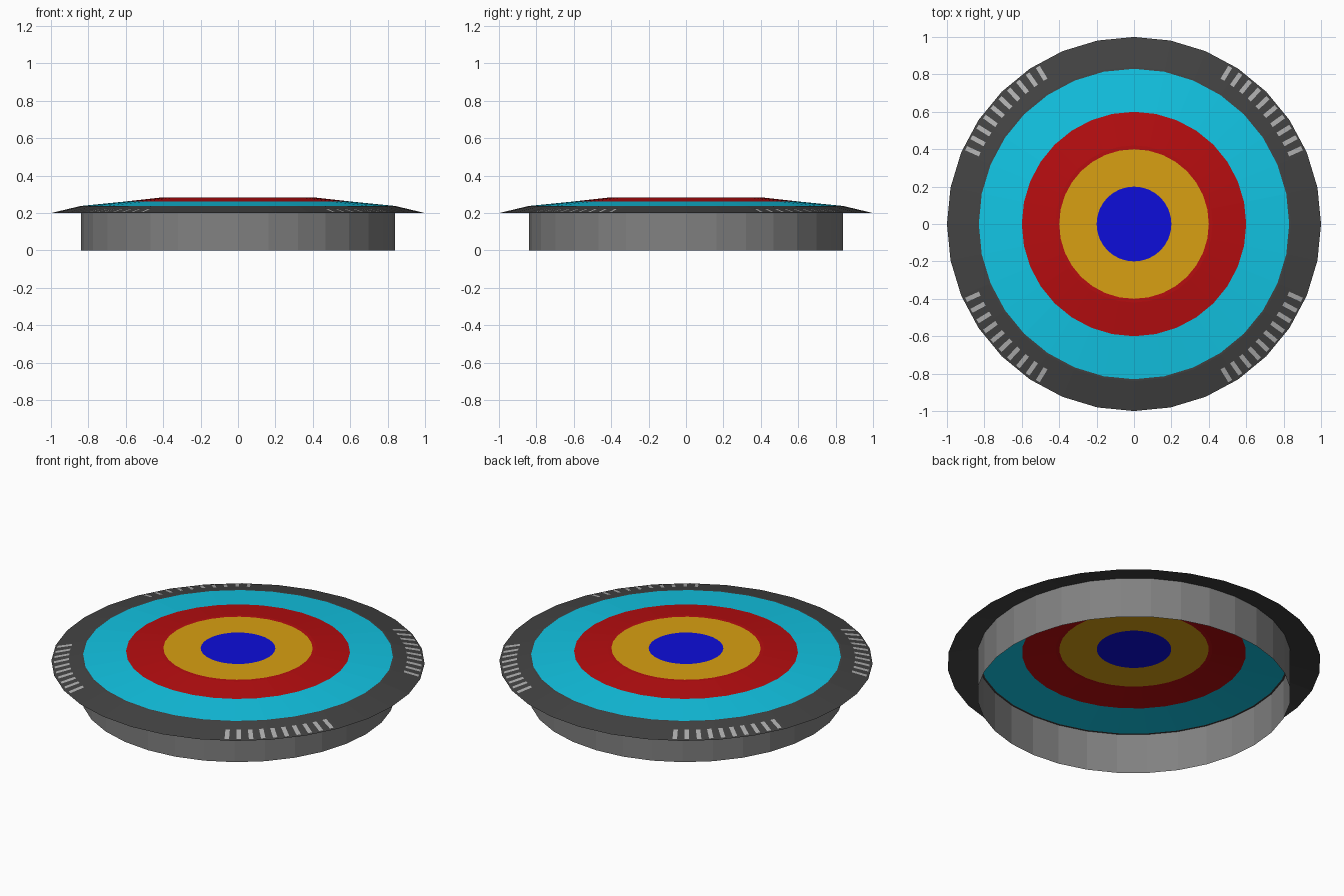
import bpy, bmesh, math

if "Cube" in bpy.data.objects:
    bpy.data.objects.remove(bpy.data.objects["Cube"])

SIDES = 32
STEP = 2 * math.pi / SIDES


def material(name, rgb):
    m = bpy.data.materials.new(name)
    m.diffuse_color = (*rgb, 1)
    m.use_nodes = True
    m.node_tree.nodes["Principled BSDF"].inputs["Base Color"].default_value = m.diffuse_color
    return m


blue = material("blue", (0.004, 0.004, 0.70))
yellow = material("yellow", (0.69, 0.35, 0.006))
red = material("red", (0.47, 0.004, 0.005))
cyan = material("cyan", (0.006, 0.56, 0.78))
dark = material("dark grey", (0.056, 0.056, 0.056))
grey = material("mid grey", (0.22, 0.22, 0.22))
pale = material("pale grey", (0.43, 0.43, 0.43))


def finish(name, bm, mats):
    me = bpy.data.meshes.new(name)
    bm.to_mesh(me)
    bm.free()
    for m in mats:
        me.materials.append(m)
    ob = bpy.data.objects.new(name, me)
    bpy.context.collection.objects.link(ob)
    return ob


def lathe(name, profile, mats, slots):
    """Revolve (radius, z) points, inner/top first; slots gives a material per band."""
    bm = bmesh.new()
    rings = []
    for r, z in profile:
        if r == 0:
            rings.append([bm.verts.new((0, 0, z))] * SIDES)
        else:
            rings.append([bm.verts.new((r * math.cos(i * STEP), r * math.sin(i * STEP), z))
                          for i in range(SIDES)])
    for k, (a, b) in enumerate(zip(rings, rings[1:])):
        for i in range(SIDES):
            j = (i + 1) % SIDES
            corners = [a[i], b[i], b[j]] + ([a[j]] if a[j] is not a[i] else [])
            bm.faces.new(corners).material_index = slots[k]
    return finish(name, bm, mats)


# Shallow dome with concentric target rings
lathe("target_dome",
      [(0, 0.282), (0.2, 0.282), (0.4, 0.282), (0.42, 0.282), (0.6, 0.262), (0.83, 0.239)],
      [blue, yellow, red, cyan], [0, 1, 2, 2, 3])

# Sloping outer rim and open-bottomed wall
lathe("sloped_rim", [(0.83, 0.239), (0.84, 0.238), (1.0, 0.2)], [dark], [0, 0])
lathe("side_wall", [(0.84, 0.238), (0.84, 0.0)], [grey], [0])


# Tick marks: thin plates lying on the rim facets, in four mirrored groups
def on_rim(x, y):
    a = math.atan2(y, x)
    local = (a % STEP) - STEP / 2
    rho = math.hypot(x, y) * math.cos(local) / math.cos(STEP / 2)
    return (x, y, 0.2 + (1.0 - rho) * 0.038 / 0.16 + 0.002)


bm = bmesh.new()
for sx, sy in ((1, 1), (-1, 1), (-1, -1), (1, -1)):
    for i in range(10):
        a = math.radians(24.3 + 3.8 * i)
        ca, sa = math.cos(a), math.sin(a)
        pts = [(r * ca - w * sa, r * sa + w * ca)
               for r, w in ((0.905, -0.012), (0.985, -0.012), (0.985, 0.012), (0.905, 0.012))]
        if sx * sy < 0:
            pts.reverse()
        bm.faces.new([bm.verts.new(on_rim(sx * x, sy * y)) for x, y in pts])
finish("rim_tick_marks", bm, [pale])
